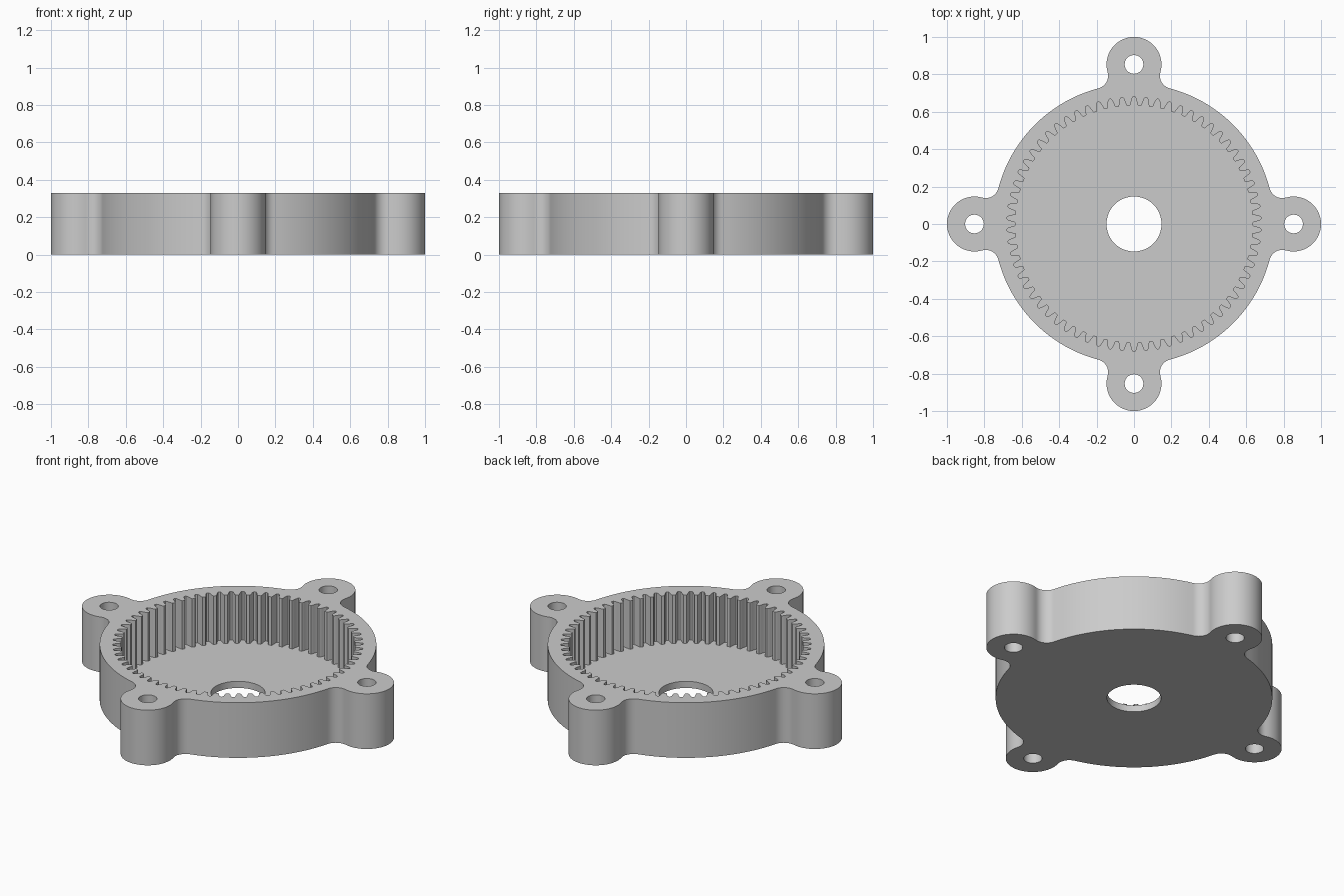
import bpy, bmesh
from math import sin, cos, pi, tau, sqrt, atan2

HEIGHT, FLOOR = 0.33, 0.04
BODY_R, LUG_R, FILLET_R = 0.75, 0.147, 0.07
LUG_Y = 1.0 - LUG_R
BOLT_R, BORE_R = 0.05, 0.147
TEETH, TIP_R, ROOT_R = 66, 0.634, 0.68


def arc(cx, cy, r, a0, a1, n):
    return [(cx + r * cos(a0 + (a1 - a0) * i / n),
             cy + r * sin(a0 + (a1 - a0) * i / n)) for i in range(n + 1)]


def circle(cx, cy, r, n):
    return arc(cx, cy, r, 0, tau, n)[:-1]


def turn(points, a):
    return [(x * cos(a) - y * sin(a), x * sin(a) + y * cos(a)) for x, y in points]


def outline():
    """Round body with four lugs blended in by tangent fillets."""
    d1, d2 = BODY_R + FILLET_R, LUG_R + FILLET_R
    fy = (d1 ** 2 - d2 ** 2 + LUG_Y ** 2) / (2 * LUG_Y)
    fx = sqrt(d1 ** 2 - fy ** 2)
    body_a = atan2(fy, fx)
    lug_a = atan2(fy - LUG_Y, fx)
    quarter = arc(0, 0, BODY_R, pi / 2 - body_a, body_a, 24)
    quarter += arc(fx, fy, FILLET_R, body_a - pi, lug_a - pi, 10)[1:]
    quarter += arc(0, LUG_Y, LUG_R, lug_a, pi - lug_a, 32)[1:]
    quarter += arc(-fx, fy, FILLET_R, -lug_a, -body_a, 10)[1:-1]
    return [p for k in range(4) for p in turn(quarter, k * pi / 2)]


def gear_outline():
    """Internal teeth with rounded roots and flat tips."""
    depth = ROOT_R - TIP_R
    half = [(0.0, 1), (0.1, 0.96), (0.17, 0.8), (0.25, 0.4), (0.31, 0.08), (0.36, 0)]
    tooth = [(-f, d) for f, d in reversed(half[1:])] + half
    return [((TIP_R + depth * d) * cos(tau * (k + f) / TEETH + pi / 2),
             (TIP_R + depth * d) * sin(tau * (k + f) / TEETH + pi / 2))
            for k in range(TEETH) for f, d in tooth]


bm = bmesh.new()


def loop(points, z):
    verts = [bm.verts.new((x, y, z)) for x, y in points]
    for a, b in zip(verts, verts[1:] + verts[:1]):
        bm.edges.new((a, b))
    return verts


def wall(points, z0, z1):
    """Vertical wall along a closed profile; returns its bottom and top loops."""
    low, high = loop(points, z0), loop(points, z1)
    for i in range(len(low)):
        bm.faces.new((low[i - 1], low[i], high[i], high[i - 1]))
    return low, high


def cap(loops):
    """Flat face bounded by the first loop, with the others as holes."""
    edges = [bm.edges.get((lp[i - 1], lp[i])) for lp in loops for i in range(len(lp))]
    bmesh.ops.triangle_fill(bm, use_beauty=True, use_dissolve=False, edges=edges)


# Outer wall, bolt holes, toothed pocket and central bore
outer = wall(outline(), 0, HEIGHT)
bolts = [wall(turn(circle(0, LUG_Y, BOLT_R, 32), k * pi / 2), 0, HEIGHT) for k in range(4)]
gear = wall(gear_outline(), FLOOR, HEIGHT)
bore = wall(circle(0, 0, BORE_R, 48), 0, FLOOR)

# Underside, rim and pocket floor
cap([outer[0], bore[0]] + [b[0] for b in bolts])
cap([outer[1], gear[1]] + [b[1] for b in bolts])
cap([gear[0], bore[1]])
bmesh.ops.recalc_face_normals(bm, faces=bm.faces)

cube = bpy.data.objects.get("Cube")
if cube:
    bpy.data.objects.remove(cube, do_unlink=True)

mesh = bpy.data.meshes.new("ring_gear_housing")
bm.to_mesh(mesh)
bm.free()
housing = bpy.data.objects.new("ring_gear_housing", mesh)
bpy.context.collection.objects.link(housing)

grey = bpy.data.materials.new("plain grey")
grey.use_nodes = True
colour = (0.6, 0.6, 0.6, 1)
grey.diffuse_color = colour
grey.node_tree.nodes["Principled BSDF"].inputs["Base Color"].default_value = colour
mesh.materials.append(grey)

bpy.ops.object.select_all(action="DESELECT")
housing.select_set(True)
bpy.context.view_layer.objects.active = housing
bpy.ops.object.shade_smooth_by_angle(angle=pi / 6)
